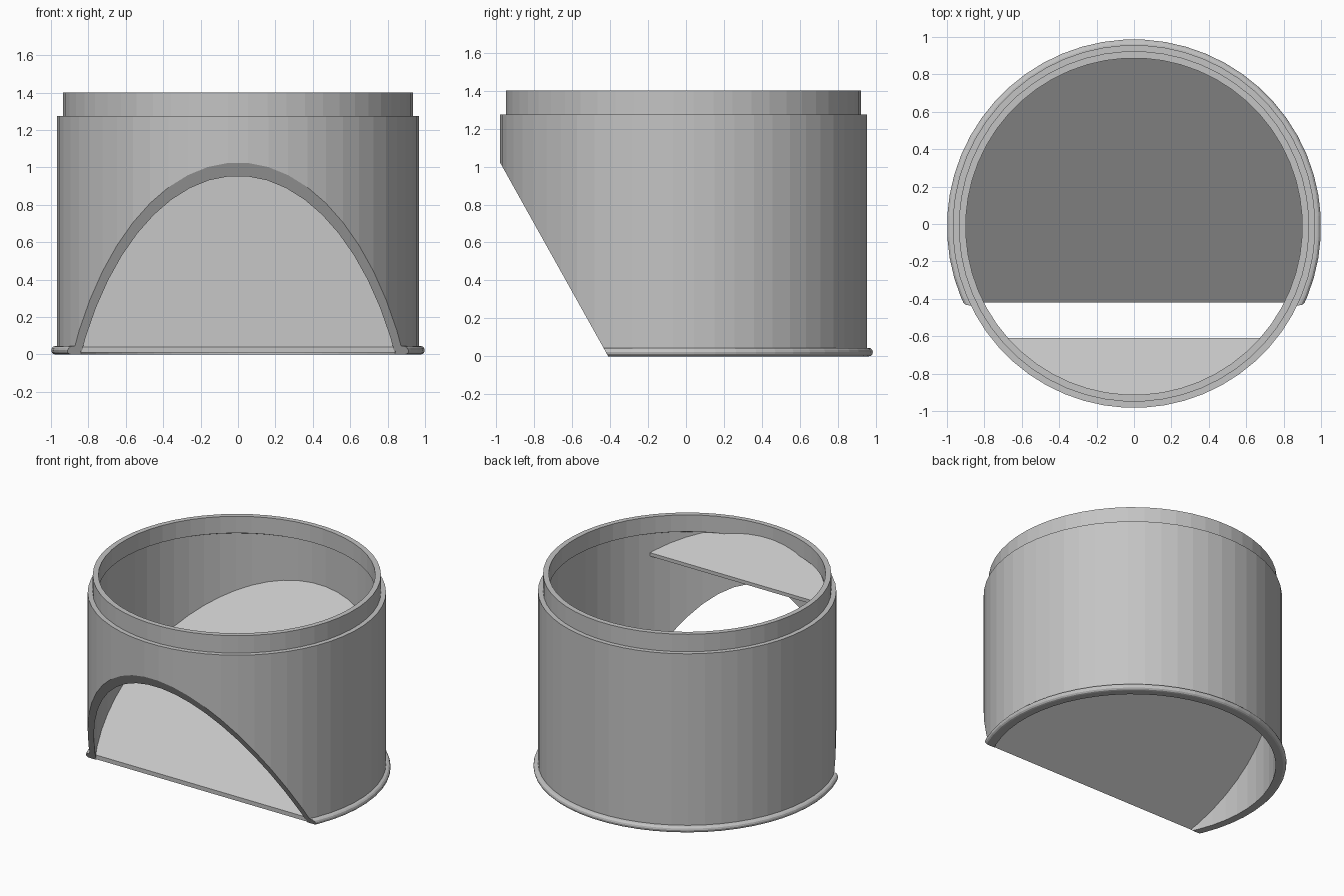
import bpy, bmesh, math
from mathutils import Vector

default = bpy.data.objects.get("Cube")
if default:
    bpy.data.objects.remove(default, do_unlink=True)

SIDES = 56
CY = -0.013          # axis of the tube in y
INNER = 0.93         # inner radius of the wall

grey = bpy.data.materials.new("plain_grey")
grey.use_nodes = True
colour = (0.55, 0.55, 0.55, 1)
grey.diffuse_color = colour
grey.node_tree.nodes["Principled BSDF"].inputs["Base Color"].default_value = colour


def finish(name, bm):
    bmesh.ops.recalc_face_normals(bm, faces=bm.faces)
    mesh = bpy.data.meshes.new(name)
    bm.to_mesh(mesh)
    bm.free()
    mesh.materials.append(grey)
    obj = bpy.data.objects.new(name, mesh)
    bpy.context.collection.objects.link(obj)
    return obj


def revolve(bm, profile):
    """Spin a closed (radius, height) outline round the tube axis."""
    rings = []
    for i in range(SIDES):
        a = 2 * math.pi * (i + 0.5) / SIDES
        rings.append([bm.verts.new((r * math.sin(a), CY + r * math.cos(a), z))
                      for r, z in profile])
    n = len(profile)
    for i in range(SIDES):
        a, b = rings[i], rings[(i + 1) % SIDES]
        for j in range(n):
            k = (j + 1) % n
            bm.faces.new((a[j], a[k], b[k], b[j]))


def slanted_plate(name, edge_y, edge_z, slope, thickness, keep_back):
    """Flat plate filling the bore on one side of a straight edge."""
    bm = bmesh.new()
    bmesh.ops.create_circle(bm, cap_ends=True, segments=SIDES, radius=INNER + 0.004)
    bmesh.ops.translate(bm, verts=bm.verts, vec=(0, CY, 0))
    bmesh.ops.bisect_plane(bm, geom=bm.verts[:] + bm.edges[:] + bm.faces[:],
                           plane_co=(0, edge_y, 0), plane_no=(0, 1, 0),
                           clear_inner=keep_back, clear_outer=not keep_back)
    for v in bm.verts:
        v.co.z = edge_z + slope * (v.co.y - edge_y)
    top = bm.faces[:]
    new = bmesh.ops.extrude_face_region(bm, geom=top, use_keep_orig=True)["geom"]
    for v in new:
        if isinstance(v, bmesh.types.BMVert):
            v.co.z -= thickness
    return finish(name, bm)


# Tube wall with rounded foot flange and stepped top lip
flange = [(0.978 + 0.022 * math.cos(t), 0.0225 + 0.0225 * math.sin(t))
          for t in (math.radians(d) for d in range(-90, 91, 30))]
profile = [(INNER, 0)] + flange + [(0.97, 0.045), (0.97, 1.275), (0.937, 1.275),
                                   (0.937, 1.4), (0.9, 1.4), (0.9, 1.28), (INNER, 1.265)]
bm = bmesh.new()
revolve(bm, profile)

# Slanted cut through the front, closed along the wall thickness
cut = bmesh.ops.bisect_plane(bm, geom=bm.verts[:] + bm.edges[:] + bm.faces[:],
                             plane_co=(0, -0.41, 0),
                             plane_no=Vector((0, -1.03, -0.575)).normalized(),
                             clear_outer=True)
rim = [e for e in cut["geom_cut"] if isinstance(e, bmesh.types.BMEdge) and e.is_boundary]
bmesh.ops.triangle_fill(bm, edges=rim, use_beauty=True)
finish("tube_wall", bm)

# Sloping floor rising to the back, and small deflector under the front lip
slanted_plate("sloping_floor", -0.42, 0.04, 0.70, 0.03, True)
slanted_plate("front_deflector", -0.61, 1.13, -0.6, 0.025, False)
